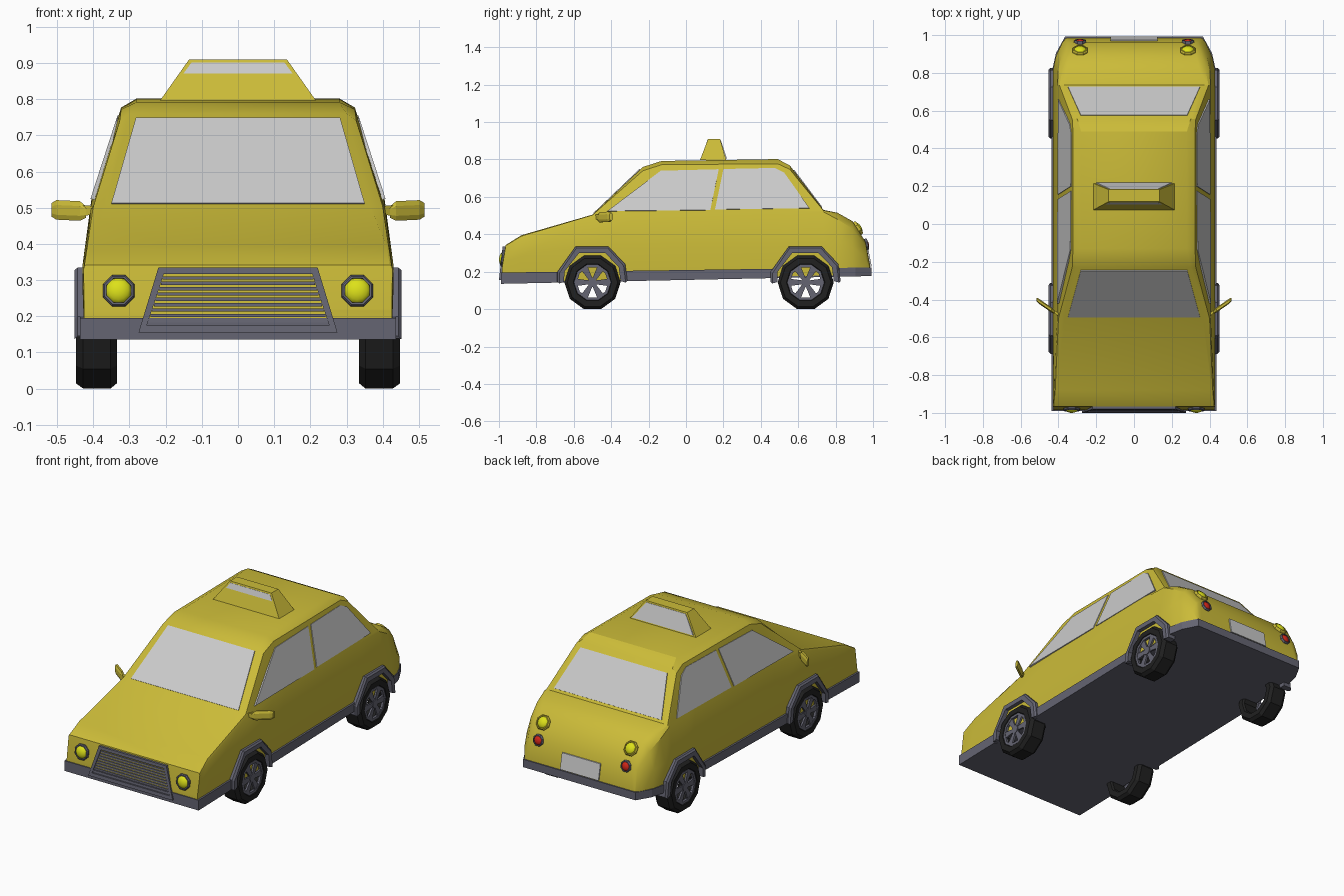
import bpy, bmesh, math
from mathutils import Vector, Matrix

if "Cube" in bpy.data.objects:
    bpy.data.objects.remove(bpy.data.objects["Cube"])


def material(name, rgb):
    m = bpy.data.materials.new(name)
    m.diffuse_color = (*rgb, 1)
    m.use_nodes = True
    m.node_tree.nodes["Principled BSDF"].inputs["Base Color"].default_value = m.diffuse_color
    return m


YELLOW = material("yellow_paint", (0.60, 0.50, 0.04))
TRIM = material("dark_trim", (0.13, 0.13, 0.17))
RUBBER = material("rubber", (0.015, 0.015, 0.015))
LAMP = material("lamp_yellow", (0.72, 0.75, 0.01))
RED = material("lamp_red", (0.65, 0.02, 0.01))


def finish(name, bm, mat=None, smooth=None):
    bmesh.ops.recalc_face_normals(bm, faces=bm.faces)
    me = bpy.data.meshes.new(name)
    bm.to_mesh(me)
    bm.free()
    ob = bpy.data.objects.new(name, me)
    bpy.context.collection.objects.link(ob)
    if mat:
        me.materials.append(mat)
    if smooth:
        bpy.ops.object.select_all(action='DESELECT')
        ob.select_set(True)
        bpy.context.view_layer.objects.active = ob
        bpy.ops.object.shade_smooth_by_angle(angle=math.radians(smooth))
    return ob


def loft(name, rings, mat=None, closed=False, smooth=None):
    """Skin equal-length closed rings; cap the ends unless closed."""
    bm = bmesh.new()
    rows = [[bm.verts.new(p) for p in r] for r in rings]
    n = len(rows[0])
    pairs = list(zip(rows, rows[1:] + (rows[:1] if closed else [])))
    for a, b in pairs:
        for i in range(n):
            j = (i + 1) % n
            bm.faces.new((a[i], a[j], b[j], b[i]))
    if not closed:
        bm.faces.new(rows[0])
        bm.faces.new(rows[-1])
    return finish(name, bm, mat, smooth)


def prism(name, pts, off, mat=None):
    off = Vector(off)
    return loft(name, [[Vector(p) for p in pts], [Vector(p) + off for p in pts]], mat)


def floor_z(y):
    return 0.135 + 0.021 * (y + 1)


SIDES = ((1, "right"), (-1, "left"))

# Body shell: y, top (w, z), roof edge (w, z), belt (w, z), mid w
stations = [
    (-0.985, .420, .220, .423, .215, .425, .21, .425),
    (-0.965, .420, .342, .425, .338, .427, .33, .428),
    (-0.880, .410, .395, .417, .390, .422, .375, .43),
    (-0.500, .365, .505, .400, .503, .407, .495, .43),
    (-0.230, .300, .760, .327, .740, .405, .515, .43),
    (-0.130, .280, .792, .323, .772, .405, .515, .43),
    (0.490, .280, .802, .323, .777, .405, .525, .43),
    (0.555, .300, .768, .327, .747, .405, .525, .43),
    (0.735, .360, .530, .395, .527, .405, .52, .43),
    (0.810, .350, .515, .380, .505, .402, .48, .43),
    (0.890, .330, .470, .360, .460, .385, .43, .413),
    (0.960, .320, .360, .340, .352, .355, .34, .38),
    (0.985, .340, .230, .350, .227, .355, .22, .36),
]
rings = []
for y, wt, zt, wr, zr, wb, zb, wm in stations:
    zf = floor_z(y) + 0.008
    half = [(min(wm, .425), zf), (wm, min(.34, zf + (zb - zf) * .6)), (wb, zb), (wr, zr), (wt, zt)]
    rings.append([(w, y, z) for w, z in half] + [(-w, y, z) for w, z in reversed(half)])
loft("body_shell", rings, YELLOW, smooth=28)

# Bumper band and floor, notched at the wheel arches
plan = [(.437, -.99), (.437, -.69), (.424, -.68), (.424, -.33), (.437, -.32), (.437, .46),
        (.424, .47), (.424, .81), (.432, .82), (.413, .905), (.365, .992)]
plan += [(-x, y) for x, y in reversed(plan)]
loft("bumper_band", [[(x, y, floor_z(y)) for x, y in plan],
                     [(x, y, floor_z(y) + .06 - .007 * (y + 1)) for x, y in plan]], TRIM)

# Windscreen and rear window
prism("windscreen", [(-.35, -.496, .513), (.35, -.496, .513), (.282, -.248, .750), (-.282, -.248, .750)],
      (0, .012, -.012))
prism("rear_window", [(-.35, .729, .545), (.35, .729, .545), (.282, .578, .746), (-.282, .578, .746)],
      (0, -.014, -.01))

# Side windows
front_win = [(-.42, .525), (-.135, .74), (.175, .748), (.13, .53)]
rear_win = [(.155, .533), (.20, .749), (.475, .755), (.525, .73), (.66, .54)]
for s, side in SIDES:
    for nm, win in (("front", front_win), ("rear", rear_win)):
        pts = [(s * (.411 - (z - .515) * .325), y, z) for y, z in win]
        prism(f"{nm}_side_window_{side}", pts, (-s * .014, 0, -.004))

# Wheels: ten-sided tyre, rim ring, six spokes and a hub
tyre = [(.335, .105), (.335, .135), (.352, .15), (.428, .15), (.448, .135), (.448, .103), (.44, .097), (.345, .097)]
rim = [(.430, .084), (.430, .099), (.445, .099), (.445, .084)]


def revolve(name, prof, cy, cz, s, n, mat):
    rs = []
    for k in range(n):
        a = 2 * math.pi * (k + .5) / n + math.pi / 2
        rs.append([(s * x, cy + r * math.cos(a), cz + r * math.sin(a)) for x, r in prof])
    loft(name, rs, mat, closed=True)


CZ = .143
for cy, end in ((-.50, "front"), (.64, "rear")):
    for s, side in SIDES:
        tag = f"{end}_{side}"
        revolve("tyre_" + tag, tyre, cy, CZ, s, 10, RUBBER)
        revolve("rim_" + tag, rim, cy, CZ, s, 10, TRIM)
        circ = [(s * .432, cy + .026 * math.cos(k * math.pi / 4), CZ + .026 * math.sin(k * math.pi / 4))
                for k in range(8)]
        prism("hub_" + tag, circ, (s * .015, 0, 0), TRIM)
        for k in range(6):
            a = k * math.pi / 3
            pts = []
            for r, t in ((.015, -.010), (.09, -.02), (.09, .02), (.015, .010)):
                pts.append((s * .432, cy + r * math.cos(a) - t * math.sin(a),
                            CZ + r * math.sin(a) + t * math.cos(a)))
            prism(f"spoke_{tag}_{k}", pts, (s * .011, 0, 0), TRIM)
        # Angular arch trim over the wheel
        outer = [(-.187, .145), (-.187, .20), (-.09, .335), (.085, .335), (.175, .24), (.187, .15)]
        inner = [(-.152, .145), (-.15, .20), (-.072, .30), (.068, .30), (.14, .225), (.15, .15)]
        sections = [[(s * .395, cy + o[0], o[1]), (s * .443, cy + o[0], o[1]),
                     (s * .452, cy + o[0] * .95, o[1] - .008),
                     (s * .452, cy + i[0], i[1]), (s * .395, cy + i[0], i[1])]
                    for o, i in zip(outer, inner)]
        loft("wheel_arch_" + tag, sections, TRIM)


# Grille: backing, four-sided frame and slats on the sloping nose
def nose(x, z, d=0):
    return (x, -1.0 + .11 * (z - .155) + d, z)


fo = [(-.275, .155), (.275, .155), (.22, .335), (-.22, .335)]
fi = [(-.252, .175), (.252, .175), (.205, .317), (-.205, .317)]
prism("grille_backing", [nose(x, z, .008) for x, z in fi], (0, .03, 0), YELLOW)
loft("grille_frame", [[nose(*o), nose(*i), nose(*i, .035), nose(*o, .035)] for o, i in zip(fo, fi)],
     TRIM, closed=True)
for k in range(9):
    z0 = .183 + k * .0148
    w = .25 - .33 * (z0 - .175)
    prism(f"grille_slat_{k}", [nose(-w, z0, .003), nose(w, z0, .003), nose(w, z0 + .009, .003),
                               nose(-w, z0 + .009, .003)], (0, .012, 0), TRIM)


# Round lamps: octagonal bezel with a domed lens
def lamp(name, loc, normal, r, lens_mat, rim_mat):
    M = Matrix.Translation(loc) @ Vector(normal).to_track_quat('Z', 'Y').to_matrix().to_4x4()
    prof = [(r, -.02), (r, .006), (r * .9, .012), (r * .78, .012), (r * .78, -.02)]
    angs = [math.pi / 8 + k * math.pi / 4 for k in range(8)]
    loft(name + "_bezel", [[M @ Vector((q * math.cos(a), q * math.sin(a), h)) for q, h in prof] for a in angs],
         rim_mat, closed=True)
    bm = bmesh.new()
    bmesh.ops.create_uvsphere(bm, u_segments=12, v_segments=8, radius=r * .8,
                              matrix=M @ Matrix.Diagonal((1, 1, .6, 1)))
    finish(name + "_lens", bm, lens_mat, smooth=60)


for s, side in SIDES:
    lamp("headlight_" + side, (s * .33, -.977, .27), (0, -1, .14), .047, LAMP, TRIM)
    lamp("tail_lamp_upper_" + side, (s * .285, .918, .432), (0, .84, .54), .043, LAMP, YELLOW)
    lamp("tail_lamp_lower_" + side, (s * .285, .962, .345), (0, .97, .2), .034, RED, TRIM)

# Rear plate panel
prism("rear_plate", [(-.125, .993, .228), (.125, .993, .228), (.125, .975, .32), (-.125, .975, .32)],
      (0, -.02, 0))

# Roof sign with a pale panel front and back
sign = [[(x * .215, y, .797) for x, y in ((-1, .075), (1, .075), (1, .215), (-1, .215))],
        [(x * .135, y, .91) for x, y in ((-1, .118), (1, .118), (1, .182), (-1, .182))]]
loft("roof_sign", sign, YELLOW)
for d, nm in ((-1, "front"), (1, "back")):
    pts = [(x, .15 + d * (.072 - (z - .797) * .34), z)
           for x, z in ((-.199, .806), (.199, .806), (.128, .902), (-.128, .902))]
    prism("roof_sign_panel_" + nm, pts, (0, -d * .008, 0))

# Door mirrors: tapered stalk and chamfered, swept-back head
for s, side in SIDES:
    stalk = [[(s * x, y + a * h * .6, z + b * h) for a, b in ((-1, -1), (1, -1), (1, 1), (-1, 1))]
             for x, y, z, h in ((.385, -.49, .495, .010), (.44, -.452, .49, .016))]
    loft("mirror_stalk_" + side, stalk, YELLOW)
    head = [[(s * x, y + a * h * .5, z + b * h)
             for a, b in ((-1, -.5), (-.5, -1), (.5, -1), (1, -.5), (1, .5), (.5, 1), (-.5, 1), (-1, .5))]
            for x, y, z, h in ((.42, -.467, .488, .016), (.437, -.455, .491, .027),
                               (.502, -.41, .494, .027), (.515, -.40, .494, .019))]
    loft("mirror_head_" + side, head, YELLOW)
